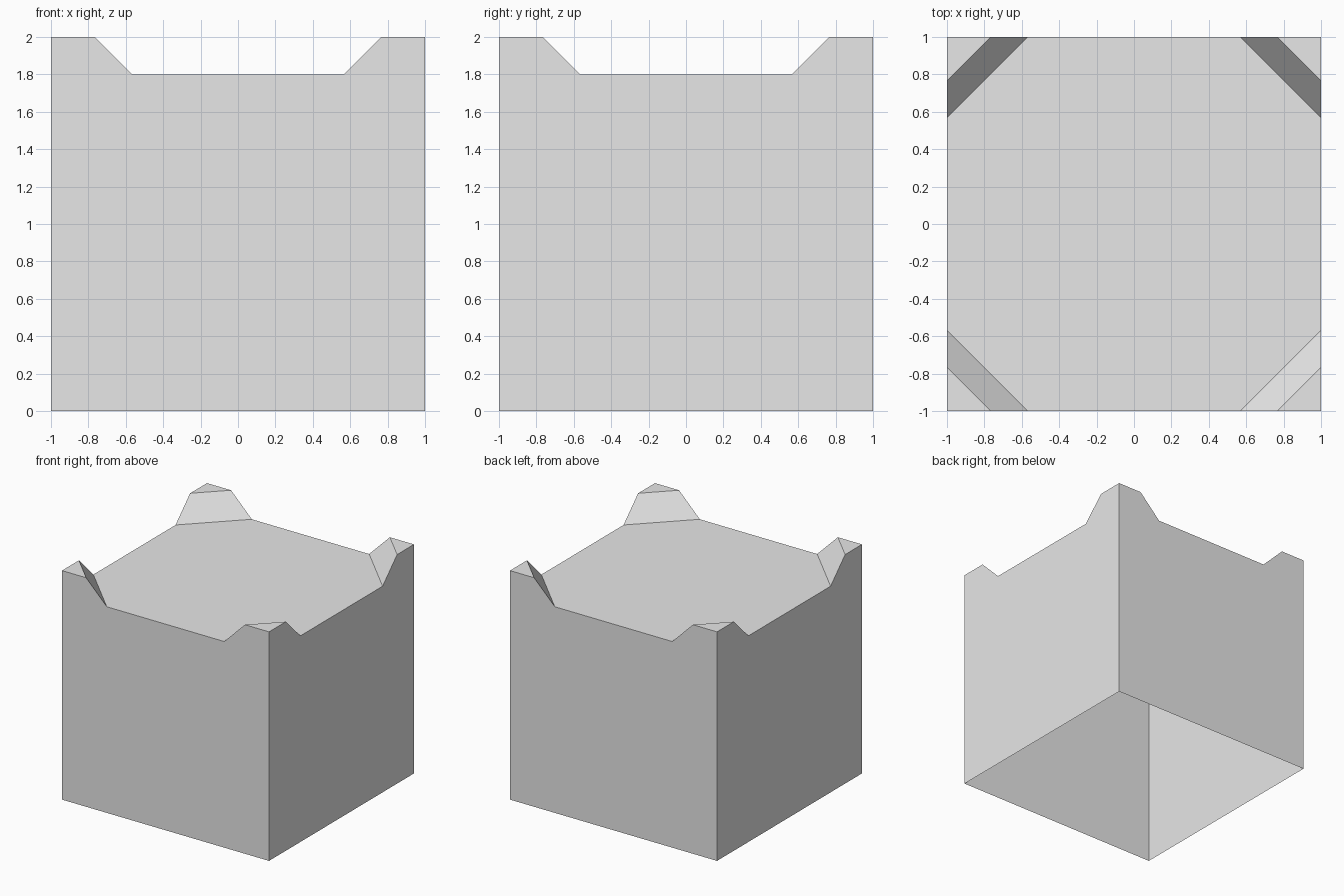
import bpy
import bmesh
from math import pi
from mathutils import Matrix, Vector

default = bpy.data.objects.get("Cube")
if default:
    bpy.data.objects.remove(default, do_unlink=True)

# One plain grey for the whole block
grey = bpy.data.materials.new("light_grey")
grey.use_nodes = True
colour = (0.8, 0.8, 0.8, 1)
grey.diffuse_color = colour
grey.node_tree.nodes["Principled BSDF"].inputs["Base Color"].default_value = colour

HALF = 1.0       # half width of the block
TOP = 2.0        # height of the raised corners
DECK = 1.8       # height of the flat top
CREST = 0.767    # where a raised corner starts being flat
FOOT = 0.567     # where its slope meets the deck

bm = bmesh.new()


def add_face(points, turn):
    return bm.faces.new([bm.verts.new(turn @ Vector(p)) for p in points])


# One wall, one corner slope and one corner cap per quarter turn
deck = []
for quarter in range(4):
    turn = Matrix.Rotation(quarter * pi / 2, 3, 'Z')
    right = [(HALF, 0), (HALF, TOP), (CREST, TOP), (FOOT, DECK)]
    left = [(-x, z) for x, z in reversed(right)]
    add_face([(x, -HALF, z) for x, z in right + left], turn)
    add_face([(FOOT, -HALF, DECK), (CREST, -HALF, TOP),
              (HALF, -CREST, TOP), (HALF, -FOOT, DECK)], turn)
    add_face([(CREST, -HALF, TOP), (HALF, -HALF, TOP), (HALF, -CREST, TOP)], turn)
    deck += [turn @ Vector((x, -HALF, DECK)) for x in (-FOOT, FOOT)]

# Eight-sided deck; the underside stays open
add_face(deck, Matrix.Identity(3))
bmesh.ops.remove_doubles(bm, verts=bm.verts[:], dist=0.0001)

mesh = bpy.data.meshes.new("corner_block")
bm.to_mesh(mesh)
bm.free()
mesh.materials.append(grey)
block = bpy.data.objects.new("corner_block", mesh)
bpy.context.collection.objects.link(block)
